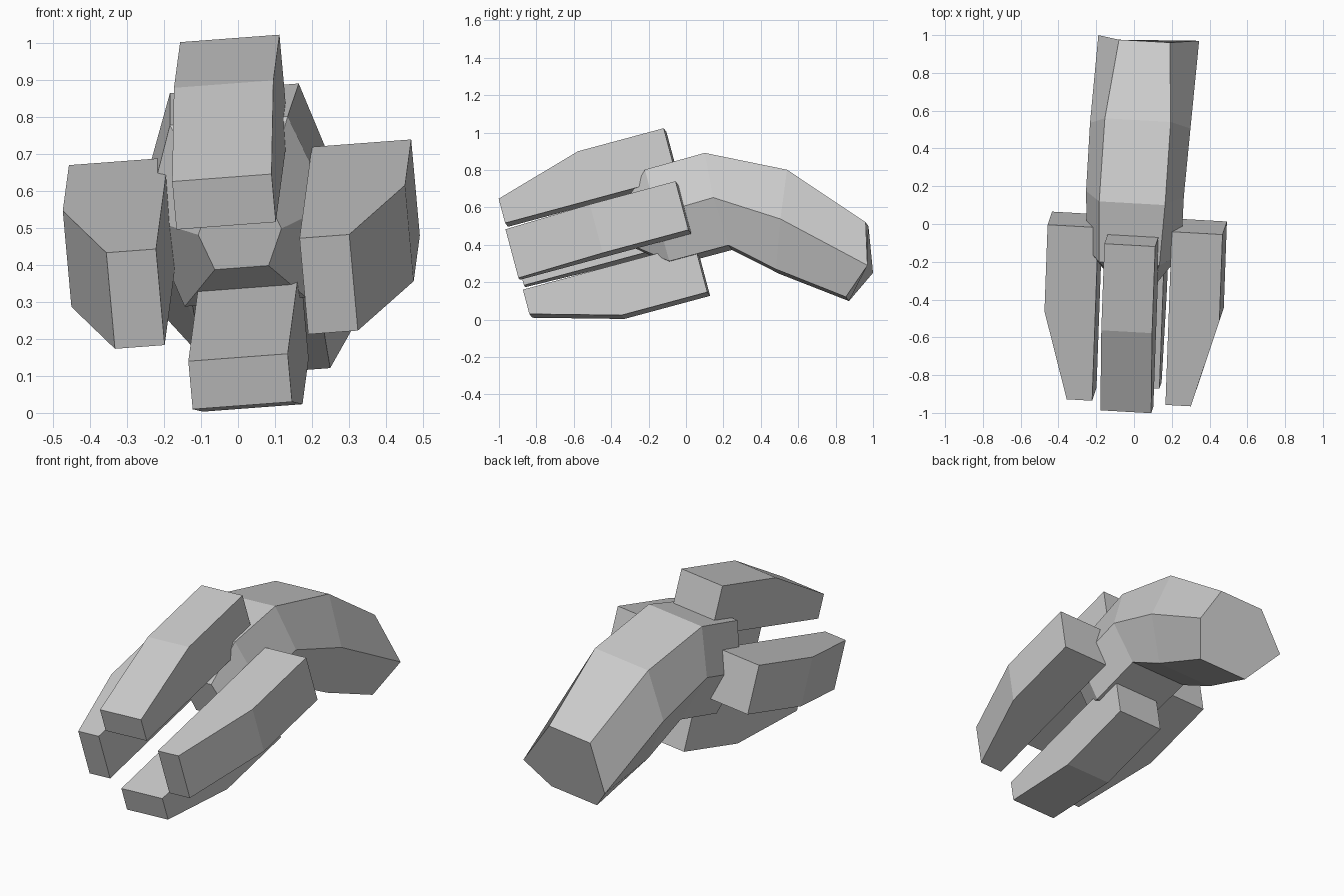
import bpy
import bmesh
from mathutils import Vector

cube = bpy.data.objects.get("Cube")
if cube:
    bpy.data.objects.remove(cube, do_unlink=True)

grey = bpy.data.materials.new("light_grey")
grey.use_nodes = True
GREY = (0.6, 0.6, 0.6, 1)
grey.diffuse_color = GREY
grey.node_tree.nodes["Principled BSDF"].inputs["Base Color"].default_value = GREY

# Tilted frame of the claw: across, along the fingers to the rear, up
ALONG = Vector((0.035, 0.965, 0.26)).normalized()
ACROSS = Vector((0.9955, -0.055, 0.075))
ACROSS = (ACROSS - ALONG * ACROSS.dot(ALONG)).normalized()
UP = ACROSS.cross(ALONG)
TIP_CENTRE = Vector((-0.016, -0.912, 0.328))


def loft(name, rings):
    """Bridge matching rings of points and cap both ends."""
    bm = bmesh.new()
    loops = [[bm.verts.new(p) for p in ring] for ring in rings]
    for a, b in zip(loops, loops[1:]):
        for i in range(len(a)):
            j = (i + 1) % len(a)
            bm.faces.new((a[i], a[j], b[j], b[i]))
    bm.faces.new(loops[0])
    bm.faces.new(loops[-1])
    bmesh.ops.recalc_face_normals(bm, faces=bm.faces)
    mesh = bpy.data.meshes.new(name)
    bm.to_mesh(mesh)
    bm.free()
    mesh.materials.append(grey)
    obj = bpy.data.objects.new(name, mesh)
    bpy.context.collection.objects.link(obj)
    return obj


# Four fingers around the axis: thin at the tip, full depth from the middle back
WIDTH, DEPTH, LENGTH = 0.27, 0.27, 0.95
STATIONS = [(0, DEPTH / 2), (LENGTH / 2, DEPTH), (LENGTH, DEPTH)]


def finger(name, out, gap):
    side = out.cross(ALONG) * WIDTH / 2
    rings = []
    for t, depth in STATIONS:
        inner = TIP_CENTRE + ALONG * t + out * gap
        outer = inner + out * depth
        rings.append([inner - side, inner + side, outer + side, outer - side])
    loft(name, rings)


finger("upper_finger", UP, 0.185)
finger("lower_finger", -UP, 0.185)
finger("left_finger", ACROSS, 0.195)
finger("right_finger", -ACROSS, 0.195)

# Palm and curved wrist: six-sided sections, rows give top, middle, bottom
# as centre x, y, z and half width
SECTIONS = [
    ((0, -0.34, 0.585, 0.073), (0.005, -0.31, 0.49, 0.113), (0.01, -0.29, 0.393, 0.073)),
    ((-0.025, -0.21, 0.79, 0.16), (0, -0.145, 0.545, 0.25), (0.02, -0.08, 0.3, 0.165)),
    ((-0.01, 0.11, 0.878, 0.175), (0.005, 0.16, 0.633, 0.26), (0.03, 0.237, 0.385, 0.17)),
    ((0.02, 0.55, 0.788, 0.175), (0.033, 0.52, 0.518, 0.267), (0.055, 0.49, 0.257, 0.17)),
    ((0.055, 0.968, 0.51, 0.135), (0.078, 0.985, 0.27, 0.268), (0.1, 0.863, 0.11, 0.15)),
]
rings = []
for rows in SECTIONS:
    left = [Vector(r[:3]) + ACROSS * r[3] for r in rows]
    right = [Vector(r[:3]) - ACROSS * r[3] for r in reversed(rows)]
    rings.append(left + right)
loft("palm_and_wrist", rings)
